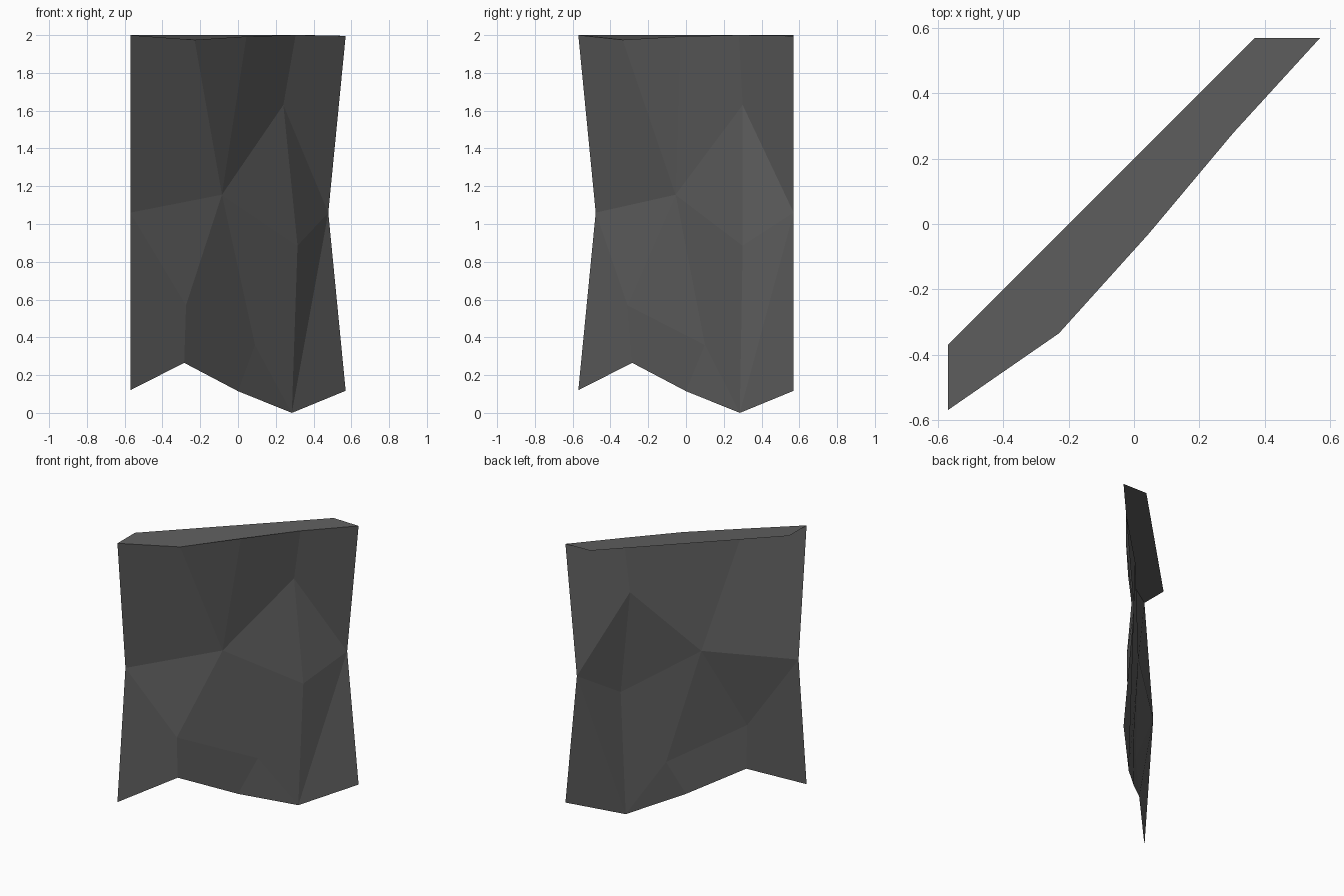
import bpy

if "Cube" in bpy.data.objects:
    bpy.data.objects.remove(bpy.data.objects["Cube"])

stone = bpy.data.materials.new("dark grey stone")
stone.diffuse_color = (0.115, 0.115, 0.115, 1)
stone.use_nodes = True
stone.node_tree.nodes["Principled BSDF"].inputs["Base Color"].default_value = stone.diffuse_color


def make_part(name, points, faces):
    """Flat-shaded part; faces are strings of point names."""
    names = list(points)
    mesh = bpy.data.meshes.new(name)
    mesh.from_pydata(list(points.values()), [],
                     [[names.index(n) for n in f.split()] for f in faces])
    mesh.materials.append(stone)
    mesh.update()
    obj = bpy.data.objects.new(name, mesh)
    bpy.context.collection.objects.link(obj)
    return obj


# Top rim, shared by the wall and the ledge (left to right)
rim = {
    "t0": (-0.57, -0.57, 2.0), "t1": (-0.23, -0.335, 1.975),
    "t2": (0.045, -0.03, 1.993), "t3": (0.305, 0.28, 2.0),
    "t4": (0.57, 0.57, 1.996),
}

# Faceted rock wall, a single sheet along the diagonal
wall = dict(rim)
wall.update({
    "m0": (-0.57, -0.478, 1.06), "m1": (-0.085, -0.055, 1.155),
    "m2": (0.24, 0.30, 1.63), "m3": (0.478, 0.57, 1.06),
    "m4": (0.315, 0.30, 0.885),
    "l1": (-0.275, -0.31, 0.57), "l2": (0.09, 0.10, 0.36),
})
# Jagged bottom edge
for i, z in enumerate((0.12, 0.265, 0.115, 0.0, 0.117)):
    p = -0.57 + 0.285 * i
    wall["b%d" % i] = (p, p, z)

make_part("rock_wall", wall, [
    "t0 m0 m1 t1", "t1 m1 t2", "t2 m1 m2 t3", "t3 m2 m3 t4",
    "m0 l1 m1", "m1 m4 m2", "m2 m4 m3",
    "m0 b0 b1 l1", "l1 l2 m1", "l1 b1 b2 l2",
    "m1 l2 b3 m4", "l2 b2 b3", "m4 b3 m3", "m3 b3 b4",
])

# Flat ledge running back from the top rim
ledge = dict(rim)
ledge.update({"r": (0.37, 0.57, 2.0), "l": (-0.57, -0.37, 2.0)})
make_part("top_ledge", ledge, ["t0 t1 t2 t3 t4 r l"])
